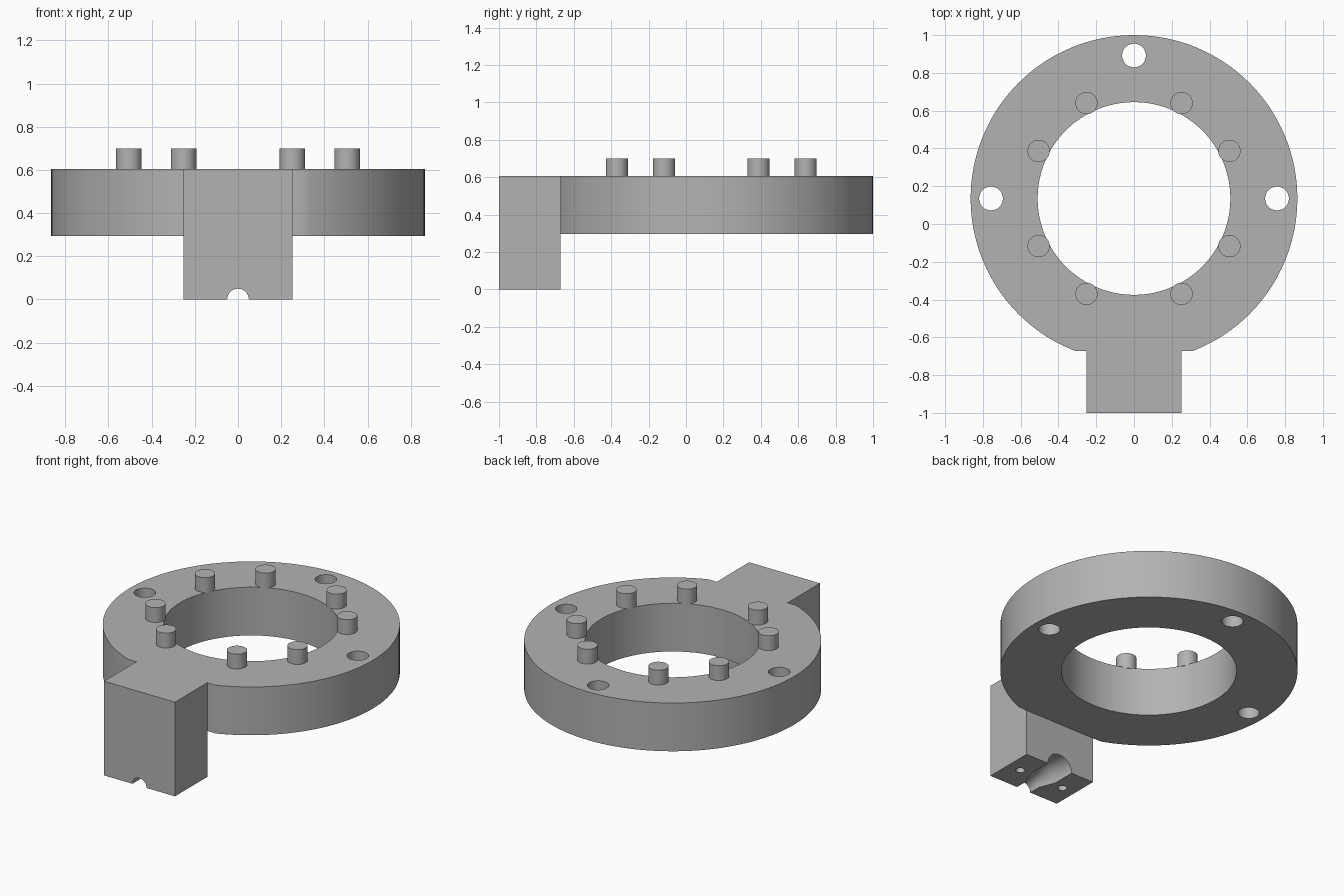
import bpy
import bmesh
from math import radians, cos, sin
from mathutils import Matrix

old = bpy.data.objects.get("Cube")
if old:
    bpy.data.objects.remove(old, do_unlink=True)

GREY = (0.45, 0.45, 0.45, 1)
grey = bpy.data.materials.new("plain grey")
grey.use_nodes = True
grey.diffuse_color = GREY
grey.node_tree.nodes["Principled BSDF"].inputs["Base Color"].default_value = GREY

CY = 0.135               # ring centre in y
BOTTOM, TOP = 0.295, 0.605
FLAT = -0.672            # plane of the flat and of the bracket's back


def make(name, bm):
    bmesh.ops.recalc_face_normals(bm, faces=bm.faces)
    mesh = bpy.data.meshes.new(name)
    bm.to_mesh(mesh)
    bm.free()
    mesh.materials.append(grey)
    ob = bpy.data.objects.new(name, mesh)
    bpy.context.collection.objects.link(ob)
    return ob


def cylinder(name, x, y, r, z0, z1, sides=32):
    bm = bmesh.new()
    bmesh.ops.create_cone(bm, cap_ends=True, segments=sides, radius1=r, radius2=r,
                          depth=z1 - z0, matrix=Matrix.Translation((x, y, (z0 + z1) / 2)))
    return make(name, bm)


def prism(name, profile, half_width):
    """Extrude a (y, z) profile along x."""
    bm = bmesh.new()
    face = bm.faces.new([bm.verts.new((-half_width, y, z)) for y, z in profile])
    new = bmesh.ops.extrude_face_region(bm, geom=[face])["geom"]
    bmesh.ops.translate(bm, vec=(2 * half_width, 0, 0),
                        verts=[v for v in new if isinstance(v, bmesh.types.BMVert)])
    return make(name, bm)


def lathe_y(name, profile, sides=48):
    """Turn a (y, radius) profile about the y axis at z = 0."""
    bm = bmesh.new()
    rings = []
    for y, r in profile:
        angles = [radians(360 * (i + 0.5) / sides) for i in range(sides)]
        rings.append([bm.verts.new((r * cos(a), y, r * sin(a))) for a in angles])
    for a, b in zip(rings, rings[1:]):
        for i in range(sides):
            j = (i + 1) % sides
            bm.faces.new((a[i], a[j], b[j], b[i]))
    bm.faces.new(rings[0])
    bm.faces.new(rings[-1])
    return make(name, bm)


def boolean(target, tool, operation="DIFFERENCE"):
    """Apply a boolean and discard the tool."""
    mod = target.modifiers.new("boolean", "BOOLEAN")
    mod.object, mod.operation, mod.solver = tool, operation, "EXACT"
    bpy.context.view_layer.objects.active = target
    bpy.ops.object.modifier_apply(modifier=mod.name)
    bpy.data.objects.remove(tool, do_unlink=True)


# Ring with a flat at the front
body = cylinder("ring_and_bracket", 0, CY, 0.865, BOTTOM, TOP, 128)
boolean(body, prism("flat_cutter", [(-2, -1), (FLAT, -1), (FLAT, 2), (-2, 2)], 1))

# Bracket hanging down in front, keyed into the ring
boolean(body, prism("bracket", [(-1, 0), (FLAT, 0), (FLAT, BOTTOM), (-0.55, BOTTOM),
                                (-0.55, TOP), (-1, TOP)], 0.252), "UNION")

# Centre opening and three mounting holes
boolean(body, cylinder("opening_cutter", 0, CY, 0.51, 0, 1, 128))
for angle in (0, 90, 180):
    a = radians(angle)
    boolean(body, cylinder("hole_cutter", 0.757 * cos(a), CY + 0.757 * sin(a), 0.063, 0, 1))

# Stepped groove and two screw holes under the bracket
boolean(body, lathe_y("groove_cutter", [(-1.1, 0.05), (-0.92, 0.05), (-0.82, 0.09),
                                        (-0.6, 0.09)]))
for side in (-1, 1):
    boolean(body, cylinder("screw_cutter", side * 0.16, -0.84, 0.027, -0.1, 0.16, 24))

# Eight pins around the opening
parts = [body]
for sx in (-1, 1):
    for sy in (-1, 1):
        for px, py in ((0.252, 0.505), (0.505, 0.252)):
            parts.append(cylinder("pin", sx * px, CY + sy * py, 0.059, TOP - 0.005, 0.7))

bpy.ops.object.select_all(action="DESELECT")
for ob in parts:
    ob.select_set(True)
bpy.context.view_layer.objects.active = body
bpy.ops.object.shade_smooth_by_angle(angle=radians(30))
